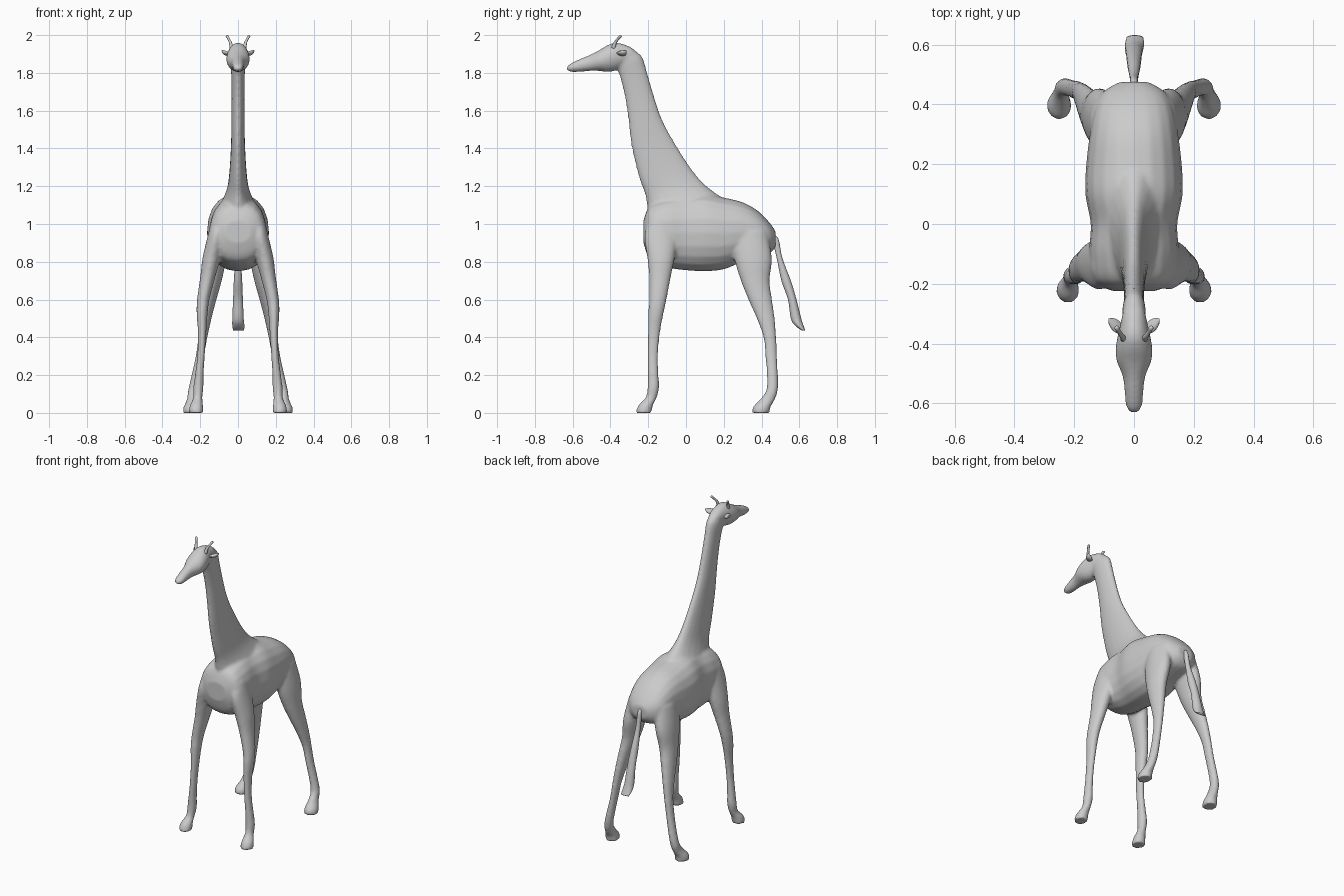
import bpy
import bmesh
from math import cos, sin, pi
from mathutils import Vector

cube = bpy.data.objects.get("Cube")
if cube:
    bpy.data.objects.remove(cube)

SIDES = 20
STEPS = 4

grey = bpy.data.materials.new("plain grey")
grey.use_nodes = True
grey.diffuse_color = (0.6, 0.6, 0.6, 1)
grey.node_tree.nodes["Principled BSDF"].inputs["Base Color"].default_value = grey.diffuse_color


def upright(rows):
    """Vertical sections (y, bottom, top, half width) as general sections."""
    return [(y, low, y, high, 0, width) for y, low, high, width in rows]


def level(rows):
    """Horizontal sections (z, front, back, x, half width) as general sections."""
    return [(front, z, back, z, x, width) for z, front, back, x, width in rows]


def blend(a, b, c, d, t):
    """Smooth interpolation between b and c."""
    return 0.5 * (2 * b + (c - a) * t + (2 * a - 5 * b + 4 * c - d) * t * t
                  + (3 * b - a - 3 * c + d) * t ** 3)


def refine(rows):
    """Insert smoothly interpolated sections between the given ones."""
    result = []
    last = len(rows) - 1
    for i in range(last):
        near = [rows[max(i - 1, 0)], rows[i], rows[i + 1], rows[min(i + 2, last)]]
        for step in range(STEPS):
            result.append([blend(*values, step / STEPS) for values in zip(*near)])
    result.append(rows[last])
    return result


def loft(bm, rows, side=1, fullness=1.0):
    """Closed skin over oval sections given in hundredths of a unit."""
    rings = []
    for y0, z0, y1, z1, x, width in refine(rows):
        middle = Vector((side * x, (y0 + y1) / 2, (z0 + z1) / 2))
        half = Vector((0, (y1 - y0) / 2, (z1 - z0) / 2))
        ring = []
        for k in range(SIDES):
            angle = 2 * pi * k / SIDES
            c, s = cos(angle), sin(angle)
            across = abs(c) ** fullness * (1 if c > 0 else -1) * width
            along = abs(s) ** fullness * (1 if s > 0 else -1)
            point = middle + half * along + Vector((across, 0, 0))
            ring.append(bm.verts.new(point / 100))
        rings.append(ring)
    for lower, upper in zip(rings, rings[1:]):
        for k in range(SIDES):
            n = (k + 1) % SIDES
            bm.faces.new((lower[k], lower[n], upper[n], upper[k]))
    bm.faces.new(rings[0])
    bm.faces.new(rings[-1])


def finish(bm, name):
    """Turn the working mesh into a smooth grey object."""
    bmesh.ops.recalc_face_normals(bm, faces=bm.faces)
    mesh = bpy.data.meshes.new(name)
    bm.to_mesh(mesh)
    bm.free()
    mesh.materials.append(grey)
    mesh.shade_smooth()
    obj = bpy.data.objects.new(name, mesh)
    bpy.context.collection.objects.link(obj)
    return obj


# Torso from chest to rump
torso = upright([
    (-22.5, 90, 102, 7), (-19, 81, 110, 13.5), (-10, 77, 114, 15),
    (0, 75.5, 115, 14.5), (10, 75, 116, 16.3), (20, 76, 114, 16),
    (30, 80, 111.5, 14.8), (38, 82, 107, 13.3), (44, 84, 101, 10.5),
    (47.5, 88, 96, 5)])

# Neck, each section running from throat to nape
neck = [
    (-20, 104, 22, 112, 0, 10.5), (-21.5, 115, 11, 120, 0, 6.2),
    (-25, 125, 3, 129, 0, 4.6), (-29, 142, -6, 143, 0, 3.7),
    (-30.5, 155, -12.5, 155, 0, 3.5), (-32.5, 168, -17, 168, 0, 3.4),
    (-35, 178, -20.5, 180, 0, 3.6), (-37, 184, -23.5, 189, 0, 4),
    (-38, 189, -30, 193, 0, 3.6)]

# Head from nose to back of skull
head = upright([
    (-63, 181.5, 183.5, 1.5), (-61, 180.5, 185, 2.7), (-57, 180.5, 187, 3.1),
    (-51, 181, 189.5, 3.8), (-46, 181, 192, 5.8), (-42, 180.5, 194.5, 6.2),
    (-38, 181, 196, 5.6), (-34, 183, 195.5, 4.7), (-29, 186, 193.5, 3.6),
    (-25, 187, 190, 2)])

# Legs from shoulder or hip down to the hoof
front_leg = level([
    (103, -19, -8, 10, 4), (94, -22, -5, 11.5, 4.5), (82, -20.5, -6, 14, 4.8),
    (72, -19.5, -8, 16, 4), (60, -19.5, -10.3, 18.4, 3.3),
    (52, -20, -12, 19, 2.9), (42, -20.2, -13.8, 19, 2.2),
    (30, -20.4, -14.8, 19.6, 2), (20, -20.3, -14.5, 20.5, 2.3),
    (13, -20.4, -14.3, 21, 2.7), (8, -21.5, -15.5, 21.3, 2.4),
    (4, -25.2, -17.5, 22, 3.5), (0, -26.7, -18.2, 22.2, 4)])
hind_leg = level([
    (96, 24, 43, 9, 5.5), (82, 25.5, 45.5, 11.5, 5.5), (70, 29, 44.3, 13.3, 4.7),
    (60, 33, 45.6, 15.2, 3.8), (50, 37.4, 47, 17, 3), (40, 41, 47.8, 18.6, 2.4),
    (30, 42, 48.2, 20.2, 2.2), (20, 42.8, 48.7, 22.2, 2.4),
    (12, 42.5, 48.6, 23.8, 2.6), (7, 39, 47, 24.4, 2.7),
    (3, 35.4, 44.7, 25, 3.9), (0, 35, 44.3, 25, 4.2)])

# Fuse the body parts into one continuous skin
bm = bmesh.new()
loft(bm, torso, fullness=0.88)
loft(bm, neck)
loft(bm, head)
for side in (-1, 1):
    loft(bm, front_leg, side)
    loft(bm, hind_leg, side)
body = finish(bm, "body")
skin = body.modifiers.new("fuse", "REMESH")
skin.mode = "VOXEL"
skin.voxel_size = 0.009
skin.use_smooth_shade = True
soften = body.modifiers.new("soften", "SMOOTH")
soften.factor = 0.5
soften.iterations = 5

# Tail with a broad tuft
bm = bmesh.new()
loft(bm, level([
    (95, 44, 46, 0, 1), (92, 45.5, 49, 0, 1.3), (82, 48, 51, 0, 1.5),
    (70, 50.5, 55.5, 0, 2.2), (60, 54, 58.5, 0, 2.6), (50, 55.5, 61, 0, 3),
    (46, 58, 62.3, 0.2, 3.2), (43.5, 61.5, 63.2, 0.3, 2.8)]))
finish(bm, "tail")


def spike(name, side, rows, flat):
    """Tapering rod through (x, y, z, radius) points."""
    bm = bmesh.new()
    sections = [(y - r, z - r * flat, y + r, z + r * flat, x, r)
                for x, y, z, r in rows]
    loft(bm, sections, side)
    finish(bm, name)


# Ears and horns
horn = [(3.4, -38.5, 193, 1.1), (4, -37.5, 196, 0.8), (5, -36, 198, 0.7),
        (5.7, -34.8, 199.4, 0.8), (5.8, -34.6, 200, 0.3)]
ear = [(3.5, -36, 189.5, 1.2), (5.5, -34.5, 190, 1.9), (7, -33, 191, 1.5),
       (8.4, -31.8, 192, 0.2)]
for side, label in ((1, "left"), (-1, "right")):
    spike(label + "_horn", side, horn, -0.3)
    spike(label + "_ear", side, ear, -0.5)
